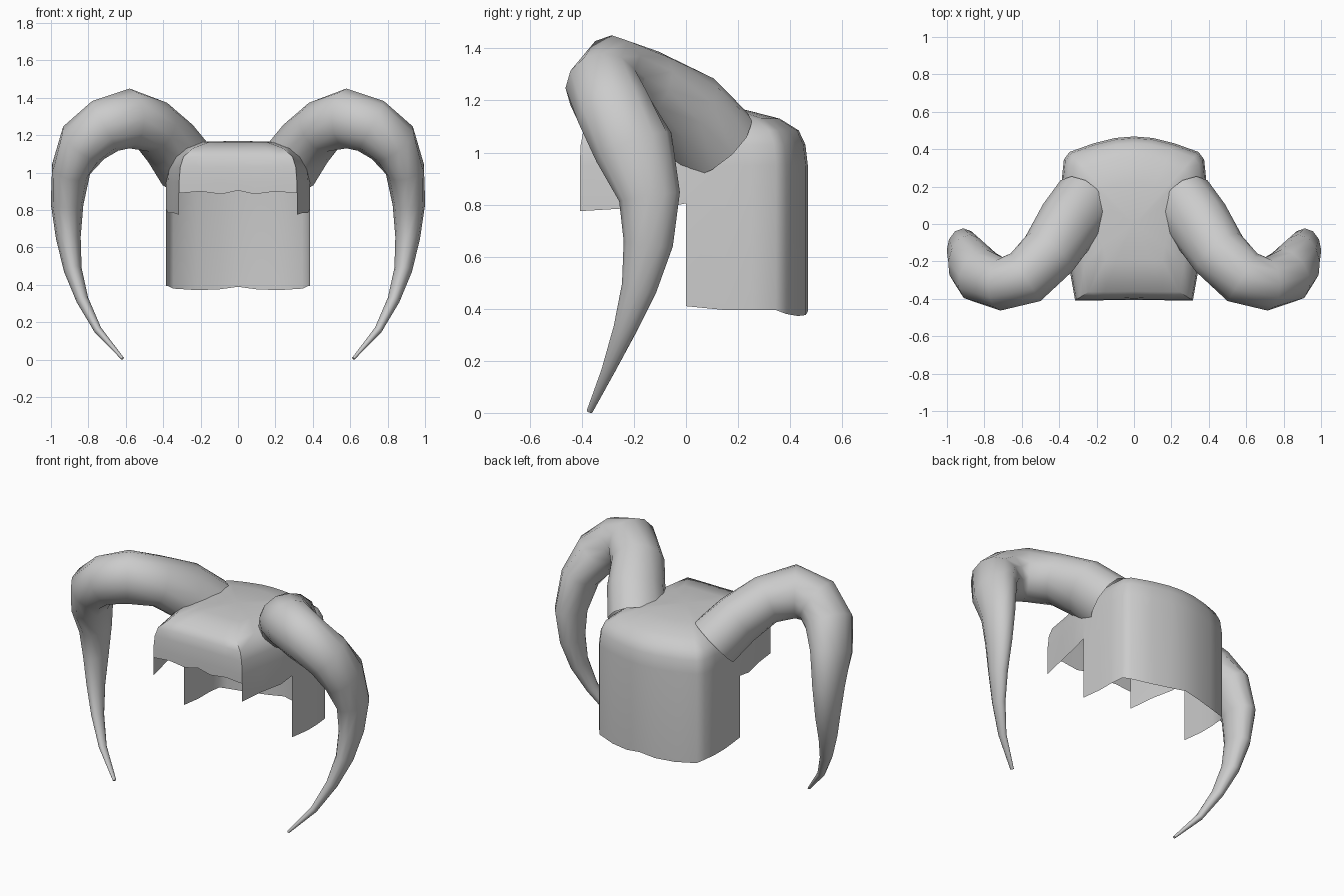
import bpy, bmesh, math
from mathutils import Vector

if "Cube" in bpy.data.objects:
    bpy.data.objects.remove(bpy.data.objects["Cube"])


def finish(name, bm, angle):
    """Turn a half-model bmesh into a mirrored, smooth shaded object."""
    bmesh.ops.remove_doubles(bm, verts=bm.verts, dist=0.0005)
    bmesh.ops.recalc_face_normals(bm, faces=bm.faces)
    mesh = bpy.data.meshes.new(name)
    bm.to_mesh(mesh)
    bm.free()
    ob = bpy.data.objects.new(name, mesh)
    bpy.context.collection.objects.link(ob)
    mod = ob.modifiers.new("mirror", 'MIRROR')
    mod.merge_threshold = 0.001
    bpy.ops.object.select_all(action='DESELECT')
    ob.select_set(True)
    bpy.context.view_layer.objects.active = ob
    bpy.ops.object.shade_smooth_by_angle(angle=math.radians(angle))
    return ob


# Head cover: half outline (x, y, bottom z) from front centre to back centre;
# repeated x, y makes a vertical step in the hem
outline = [
    (0, -.405, .905), (.09, -.407, .885), (.2, -.408, .9), (.315, -.408, .89),
    (.315, -.408, .775), (.345, -.24, .785), (.375, -.1, .785), (.385, 0, .805),
    (.385, 0, .41), (.385, .15, .395), (.385, .25, .395), (.375, .345, .395),
    (.345, .385, .38), (.22, .43, .372), (.1, .46, .376), (0, .468, .39),
]
levels = [(.95, 1), (1.03, .98), (1.085, .925), (1.13, .77), (1.165, .48)]
bm = bmesh.new()
columns = []
for x, y, bottom in outline:
    col = [bm.verts.new((x, y, bottom))]
    for z, s in levels:
        sy = s ** .45 if y < 0 and s > .7 else s
        col.append(bm.verts.new((x * s, y * sy, z)))
    columns.append(col)
crown = bm.verts.new((0, 0, 1.17))
for i in range(len(outline) - 1):
    if outline[i][:2] == outline[i + 1][:2]:
        continue
    a, b = columns[i], columns[i + 1]
    for k in range(len(levels)):
        bm.faces.new((a[k], b[k], b[k + 1], a[k + 1]))
    bm.faces.new((a[-1], b[-1], crown))
finish("head_cover", bm, 50)

# Horn: centre (x, y, z), depth radius, height radius
horn = [
    (.27, .10, 1.03, .19, .165), (.36, -.01, 1.155, .18, .155),
    (.455, -.16, 1.25, .16, .145), (.58, -.285, 1.29, .15, .16),
    (.71, -.32, 1.25, .143, .15), (.825, -.275, 1.16, .15, .14),
    (.892, -.2, 1.02, .155, .105), (.914, -.14, .83, .118, .087),
    (.907, -.145, .65, .095, .066), (.883, -.18, .48, .068, .048),
    (.832, -.235, .32, .045, .033), (.75, -.3, .16, .026, .021),
    (.617, -.37, .006, .012, .008),
]
SIDES = 12
bm = bmesh.new()
rings = []
pts = [Vector(h[:3]) for h in horn]
for i, (p, h) in enumerate(zip(pts, horn)):
    t = (pts[min(i + 1, len(pts) - 1)] - pts[max(i - 1, 0)]).normalized()
    a = Vector((0, 1, 0))
    a = (a - t * a.dot(t)).normalized()
    b = t.cross(a)
    ring = []
    for k in range(SIDES):
        w = 2 * math.pi * k / SIDES
        ring.append(bm.verts.new(p + a * h[3] * math.cos(w) + b * h[4] * math.sin(w)))
    rings.append(ring)
for r, q in zip(rings, rings[1:]):
    for k in range(SIDES):
        n = (k + 1) % SIDES
        bm.faces.new((r[k], r[n], q[n], q[k]))
bm.faces.new(rings[-1])
finish("horns", bm, 60)
